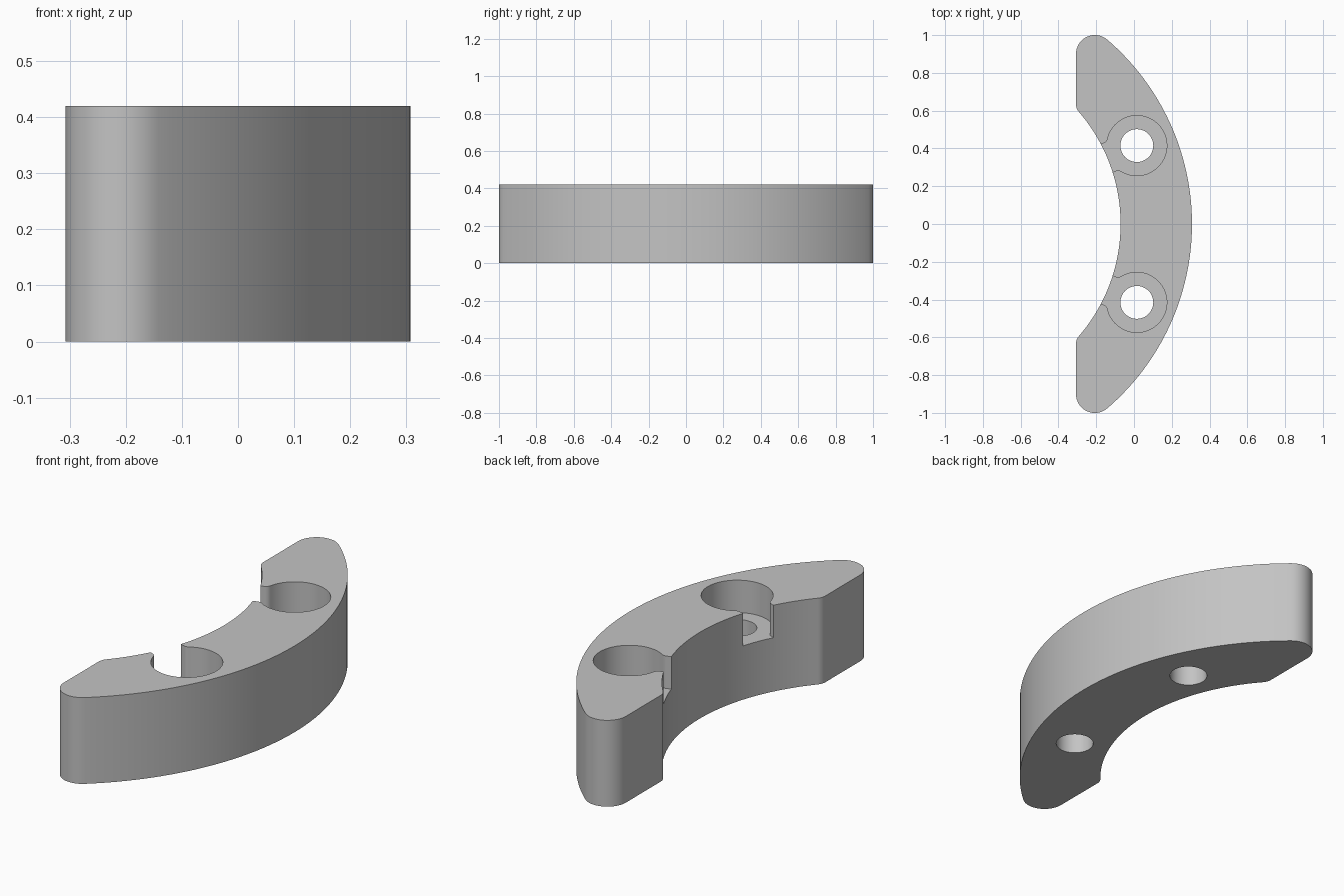
import bpy
import bmesh
from math import atan2, cos, sin, pi, hypot, sqrt
from mathutils import Vector

if "Cube" in bpy.data.objects:
    bpy.data.objects.remove(bpy.data.objects["Cube"], do_unlink=True)

HEIGHT = 0.42
FLOOR = 0.262                       # height of the pocket floors
LEFT = -0.307
CENTRE = Vector((-0.979, 0.0))      # shared centre of both long arcs
R_OUT, R_IN = 1.286, 0.908
HOLE = Vector((0.015, 0.415))
R_HOLE, R_POCKET = 0.087, 0.159

grey = bpy.data.materials.new("plain grey")
grey.use_nodes = True
grey.diffuse_color = (0.55, 0.55, 0.55, 1)
grey.node_tree.nodes["Principled BSDF"].inputs["Base Color"].default_value = grey.diffuse_color


def arc(centre, radius, start, end, steps):
    angles = [start + (end - start) * i / steps for i in range(steps + 1)]
    return [Vector((centre[0] + radius * cos(a), centre[1] + radius * sin(a))) for a in angles]


def prism(name, outline, bottom, top):
    """Extrude a closed flat outline between two heights."""
    outline = [p for i, p in enumerate(outline) if (p - outline[i - 1]).length > 1e-4]
    bm = bmesh.new()
    face = bm.faces.new([bm.verts.new((p.x, p.y, bottom)) for p in outline])
    side = bmesh.ops.extrude_face_region(bm, geom=[face])
    raised = [v for v in side["geom"] if isinstance(v, bmesh.types.BMVert)]
    bmesh.ops.translate(bm, verts=raised, vec=(0, 0, top - bottom))
    bmesh.ops.recalc_face_normals(bm, faces=bm.faces)
    mesh = bpy.data.meshes.new(name)
    bm.to_mesh(mesh)
    bm.free()
    mesh.materials.append(grey)
    obj = bpy.data.objects.new(name, mesh)
    bpy.context.collection.objects.link(obj)
    return obj


def body_outline():
    # Rounded tip touches the outer arc, softened corner touches the inner arc
    tip_r, corner_r = 0.1, 0.06
    tip_x, corner_x = LEFT + tip_r, LEFT + corner_r
    tip = Vector((tip_x, sqrt((R_OUT - tip_r) ** 2 - (tip_x - CENTRE.x) ** 2)))
    corner = Vector((corner_x, sqrt((R_IN + corner_r) ** 2 - (corner_x - CENTRE.x) ** 2)))
    a_tip = atan2(tip.y, tip.x - CENTRE.x)
    a_corner = atan2(corner.y, corner.x - CENTRE.x)
    half = (arc(CENTRE, R_OUT, 0, a_tip, 32)
            + arc(tip, tip_r, a_tip, pi, 16)
            + arc(corner, corner_r, pi, pi + a_corner, 8)
            + arc(CENTRE, R_IN, a_corner, 0, 28))
    return half + [Vector((p.x, -p.y)) for p in half[-2:0:-1]]


def pocket_outline(side):
    # Round pocket with a slot that opens through rounded lips to the inner arc
    half_width, lip_r, reach = 0.08, 0.03, 0.26
    lip_y = half_width + lip_r
    lip_x = sqrt((R_POCKET + lip_r) ** 2 - lip_y ** 2)
    a = atan2(lip_y, lip_x)
    local = ([Vector((reach, half_width))]
             + arc((lip_x, lip_y), lip_r, 1.5 * pi, pi + a, 8)
             + arc((0, 0), R_POCKET, a, 2 * pi - a, 56)
             + arc((lip_x, -lip_y), lip_r, pi - a, pi / 2, 8)
             + [Vector((reach, -half_width))])
    along = (CENTRE - HOLE).normalized()
    across = Vector((-along.y, along.x))
    world = [HOLE + along * p.x + across * p.y for p in local]
    return [Vector((p.x, side * p.y)) for p in world]


def cut(target, cutter):
    mod = target.modifiers.new("cut", "BOOLEAN")
    mod.operation, mod.solver, mod.object = "DIFFERENCE", "EXACT", cutter
    bpy.ops.object.select_all(action="DESELECT")
    bpy.context.view_layer.objects.active = target
    target.select_set(True)
    bpy.ops.object.modifier_apply(modifier=mod.name)
    bpy.data.objects.remove(cutter, do_unlink=True)


# Curved jaw body
jaw = prism("curved_jaw", body_outline(), 0, HEIGHT)

# Open pocket and through hole on each side
for side in (1, -1):
    cut(jaw, prism("pocket_cutter", pocket_outline(side), FLOOR, HEIGHT + 0.1))
    hole = arc((HOLE.x, side * HOLE.y), R_HOLE, 0, 2 * pi, 48)
    cut(jaw, prism("hole_cutter", hole, -0.1, HEIGHT + 0.1))

bpy.ops.object.shade_smooth_by_angle()
